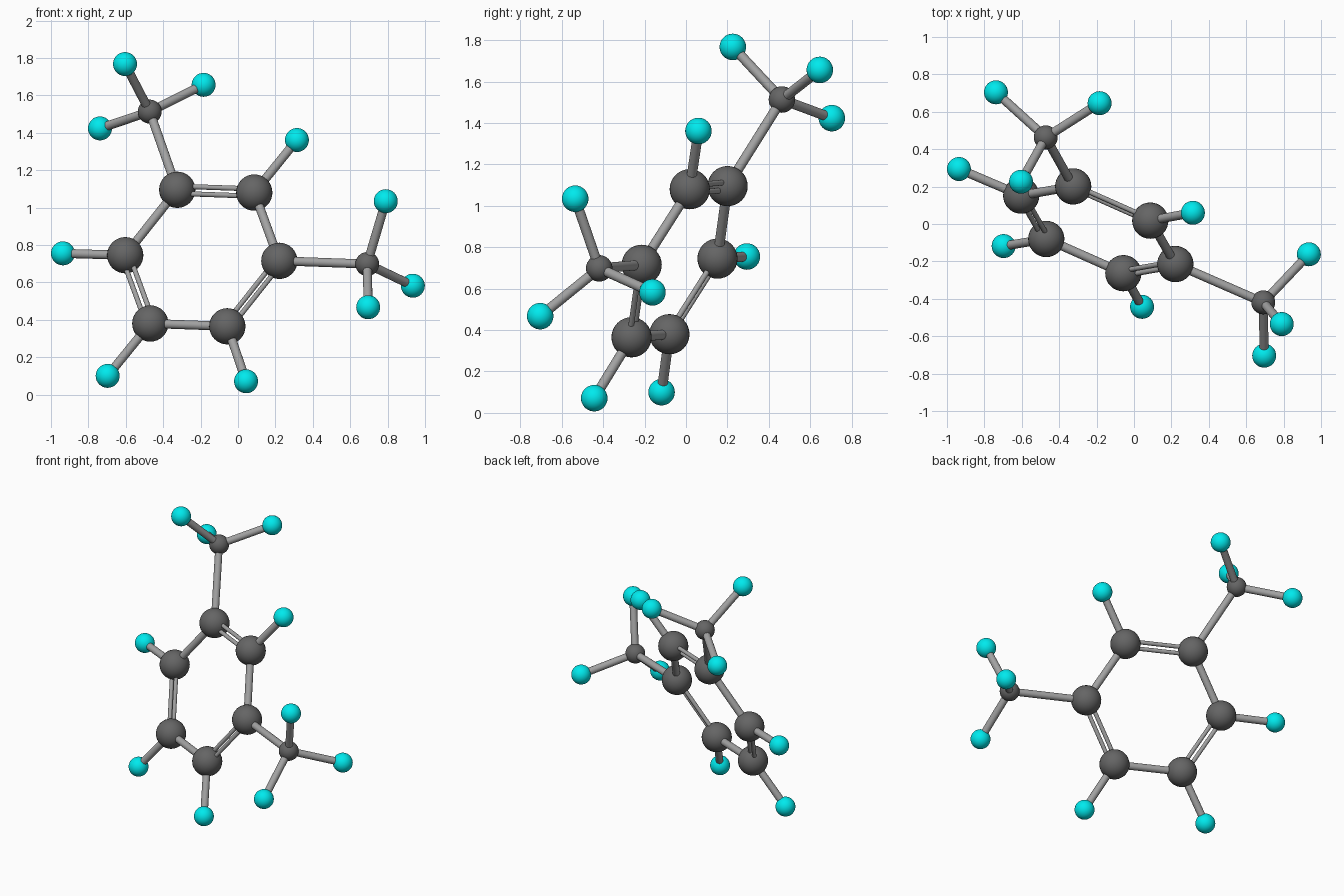
import bpy
from mathutils import Vector as V

if "Cube" in bpy.data.objects:
    bpy.data.objects.remove(bpy.data.objects["Cube"])


def material(name, rgb):
    m = bpy.data.materials.new(name)
    m.diffuse_color = (*rgb, 1)
    m.use_nodes = True
    m.node_tree.nodes["Principled BSDF"].inputs["Base Color"].default_value = m.diffuse_color
    return m


CARBON = material("dark grey", (0.13, 0.13, 0.13))
HYDROGEN = material("cyan", (0.0, 0.82, 0.85))
BOND = material("light grey", (0.36, 0.36, 0.36))


def finish(name, mat):
    ob = bpy.context.object
    ob.name = name
    ob.data.materials.append(mat)
    bpy.ops.object.shade_smooth_by_angle()
    return ob


def atom(name, p, r, mat):
    bpy.ops.mesh.primitive_uv_sphere_add(segments=32, ring_count=16, radius=r, location=p)
    finish(name, mat)


def bond(name, p, q, r=0.024):
    d = q - p
    bpy.ops.mesh.primitive_cylinder_add(vertices=24, radius=r, depth=d.length, location=(p + q) / 2)
    finish(name, BOND).rotation_euler = d.to_track_quat('Z', 'Y').to_euler()


# Six-membered ring: opposite corners mirror through the centre
centre = V((-0.191, -0.031, 0.730))
a = V((-0.134, 0.232, 0.365))
b = V((0.278, 0.049, 0.350))
c = b - a
ring = [centre + v for v in (a, b, c, -a, -b, -c)]
for i, p in enumerate(ring):
    atom(f"ring_carbon_{i}", p, 0.097, CARBON)
    q = ring[(i + 1) % 6]
    if i % 2 == 0:
        # Double bond: two thin rods side by side in the ring plane
        side = ((p + q) / 2 - centre).normalized() * 0.021
        for s in (-1, 1):
            bond(f"double_bond_{i}", p + side * s, q + side * s, 0.0135)
    else:
        bond(f"ring_bond_{i}", p, q)

# Hydrogens attached straight to the ring
for i, p in ((1, (0.315, 0.060, 1.361)), (3, (0.043, -0.443, 0.071)),
             (4, (-0.697, -0.118, 0.100)), (5, (-0.936, 0.294, 0.755))):
    atom(f"ring_hydrogen_{i}", V(p), 0.064, HYDROGEN)
    bond(f"hydrogen_bond_{i}", ring[i], V(p))

# Methyl groups: a small carbon carrying three hydrogens
methyls = (
    (0, (-0.472, 0.463, 1.513),
     ((-0.604, 0.226, 1.767), (-0.184, 0.646, 1.656), (-0.738, 0.704, 1.423))),
    (2, (0.691, -0.419, 0.698),
     ((0.790, -0.535, 1.034), (0.935, -0.162, 0.582), (0.696, -0.704, 0.467))),
)
for i, m, hydrogens in methyls:
    atom(f"methyl_carbon_{i}", V(m), 0.064, CARBON)
    bond(f"methyl_bond_{i}", ring[i], V(m))
    for k, h in enumerate(hydrogens):
        atom(f"methyl_hydrogen_{i}_{k}", V(h), 0.064, HYDROGEN)
        bond(f"methyl_hydrogen_bond_{i}_{k}", V(m), V(h))
